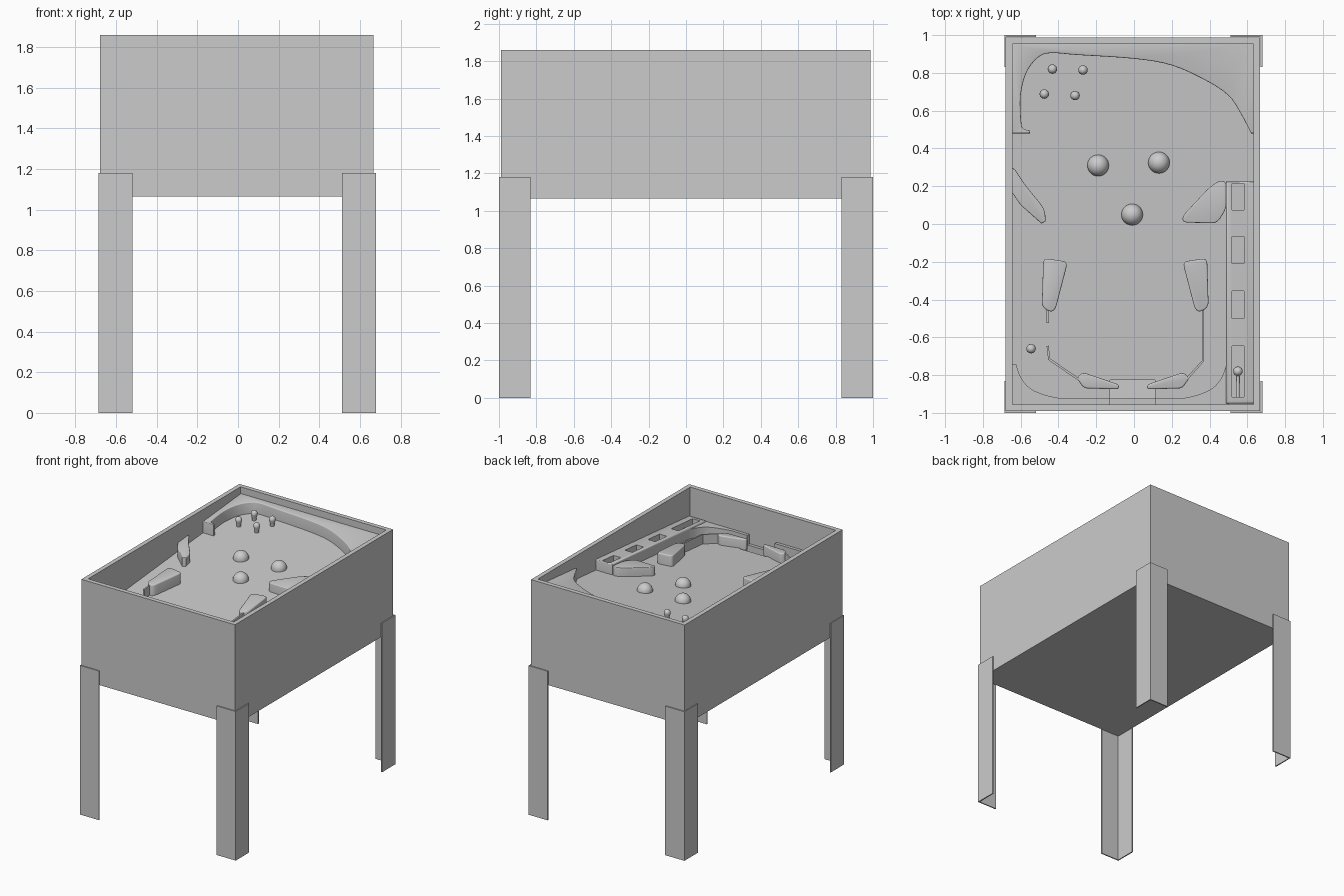
import bpy, bmesh, math
from mathutils import Vector, Matrix

if "Cube" in bpy.data.objects:
    bpy.data.objects.remove(bpy.data.objects["Cube"])

CX = -0.006                       # cabinet centre in x
SLOPE = 0.0875


def field(y):                     # height of the tilted playfield
    return 1.634 + SLOPE * y


def finish(name, bm, smooth=None):
    bmesh.ops.recalc_face_normals(bm, faces=bm.faces)
    me = bpy.data.meshes.new(name)
    bm.to_mesh(me)
    bm.free()
    ob = bpy.data.objects.new(name, me)
    bpy.context.collection.objects.link(ob)
    if smooth:
        bpy.ops.object.select_all(action='DESELECT')
        ob.select_set(True)
        bpy.context.view_layer.objects.active = ob
        bpy.ops.object.shade_smooth_by_angle(angle=math.radians(smooth))
    return ob


def add_box(bm, x0, x1, y0, y1, z0, z1):
    m = Matrix.Translation(((x0 + x1) / 2, (y0 + y1) / 2, (z0 + z1) / 2))
    m = m @ Matrix.Diagonal((x1 - x0, y1 - y0, z1 - z0, 1))
    return bmesh.ops.create_cube(bm, size=1, matrix=m)['verts']


def cut(ob, bm):                  # subtract a bmesh from an object
    cutter = finish("cutter", bm)
    cutter.hide_render = True
    mod = ob.modifiers.new("cut", 'BOOLEAN')
    mod.operation, mod.solver, mod.object = 'DIFFERENCE', 'EXACT', cutter
    bpy.context.view_layer.objects.active = ob
    bpy.ops.object.modifier_apply(modifier=mod.name)
    bpy.data.objects.remove(cutter)


def curve(pts, n=4):              # smooth line through points
    p = [Vector(q) for q in pts]
    p = [2 * p[0] - p[1]] + p + [2 * p[-1] - p[-2]]
    out = []
    for i in range(1, len(p) - 2):
        a, b, c, d = p[i - 1:i + 3]
        for k in range(n):
            t = k / n
            out.append(0.5 * (2 * b + (c - a) * t + (2 * a - 5 * b + 4 * c - d) * t * t
                              + (3 * b - a - 3 * c + d) * t ** 3))
    return [tuple(v) for v in out] + [tuple(p[-2])]


def rounded(pts, r):              # fillet the corners of an outline
    p, out = [Vector(q) for q in pts], []
    for i, b in enumerate(p):
        a, c = p[i - 1], p[(i + 1) % len(p)]
        s = b + (a - b).normalized() * min(r, (a - b).length * 0.45)
        e = b + (c - b).normalized() * min(r, (c - b).length * 0.45)
        for t in (0, 0.25, 0.5, 0.75, 1):
            out.append(tuple(s * (1 - t) ** 2 + b * 2 * t * (1 - t) + e * t * t))
    return out


def plate(name, outline, h=0.085, bevel=0.012, lift=-0.01):
    bm = bmesh.new()
    low = bm.faces.new([bm.verts.new((x, y, field(y) + lift)) for x, y in outline])
    res = bmesh.ops.extrude_face_region(bm, geom=[low], use_keep_orig=True)
    top = [f for f in res['geom'] if isinstance(f, bmesh.types.BMFace)][0]
    bmesh.ops.translate(bm, verts=top.verts[:], vec=(0, 0, h - lift))
    if bevel:
        bmesh.ops.bevel(bm, geom=top.edges[:], offset=bevel, segments=3, profile=0.5,
                        affect='EDGES', clamp_overlap=True)
    return finish(name, bm, 35)


def strip(name, path, w=0.012, h=0.075):   # thin upright rail along a path
    p = [Vector(q) for q in path]
    left, right = [], []
    for i, v in enumerate(p):
        d = (p[min(i + 1, len(p) - 1)] - p[max(i - 1, 0)]).normalized()
        n = Vector((-d.y, d.x)) * w / 2
        left.append(tuple(v + n))
        right.append(tuple(v - n))
    return plate(name, left + right[::-1], h, 0)


def spin(name, x, y, profile, seg=24):     # turned part standing on the playfield
    bm = bmesh.new()
    vs = [bm.verts.new((r, 0, z)) for r, z in profile]
    es = [bm.edges.new(e) for e in zip(vs, vs[1:])]
    bmesh.ops.spin(bm, geom=vs + es, cent=(0, 0, 0), axis=(0, 0, 1),
                   angle=2 * math.pi, steps=seg)
    bmesh.ops.remove_doubles(bm, verts=bm.verts, dist=1e-5)
    bmesh.ops.translate(bm, verts=bm.verts, vec=(x, y, field(y)))
    return finish(name, bm, 40)


# Cabinet with sunken sloping playfield and a ball drain
bm = bmesh.new()
add_box(bm, CX - 0.673, CX + 0.673, -0.99, 0.987, 1.065, 1.86)
top = max(bm.faces, key=lambda f: f.calc_center_median().z)
bmesh.ops.inset_region(bm, faces=[top], thickness=0.05)
res = bmesh.ops.extrude_discrete_faces(bm, faces=[top])
for v in res['faces'][0].verts:
    v.co.z = field(v.co.y)
cabinet = finish("cabinet", bm)
hole = bmesh.new()
add_box(hole, -0.127, 0.112, -0.925, -0.825, 1.49, 1.62)
cut(cabinet, hole)

# Angle-iron legs
W, T = 0.168, 0.009
for sx in (-1, 1):
    for sy in (-1, 1):
        bm = bmesh.new()
        prof = [(0, 0), (W, 0), (W, T), (T, T), (T, W), (0, W)]
        f = bm.faces.new([bm.verts.new((-0.003 + sx * (0.683 - a), sy * (1 - b), 0)) for a, b in prof])
        r = bmesh.ops.extrude_face_region(bm, geom=[f], use_keep_orig=True)
        bmesh.ops.translate(bm, vec=(0, 0, 1.18),
                            verts=[v for v in r['geom'] if isinstance(v, bmesh.types.BMVert)])
        finish(f"{'front' if sy < 0 else 'back'}_leg_{'left' if sx < 0 else 'right'}", bm)

# Curved arch filling the back corners, with a small lip at its left end
arch = curve([(-0.55, 0.495), (-0.585, 0.505), (-0.597, 0.54), (-0.6, 0.68), (-0.57, 0.8),
              (-0.51, 0.88), (-0.44, 0.905), (-0.3, 0.895), (0, 0.875), (0.2, 0.84),
              (0.38, 0.76), (0.5, 0.68), (0.565, 0.585), (0.62, 0.48)])
plate("back_arch", [(-0.645, 0.48), (-0.55, 0.48)] + arch
      + [(0.64, 0.48), (0.64, 0.96), (-0.645, 0.96)], 0.09, 0.006)

# Front corner guides
plate("front_left_corner", curve([(-0.625, -0.74), (-0.6, -0.81), (-0.55, -0.87), (-0.47, -0.905), (-0.38, -0.925)])
      + [(-0.127, -0.925), (-0.127, -0.96), (-0.65, -0.96), (-0.65, -0.74)], 0.075, 0)
plate("front_right_corner", curve([(0.49, -0.74), (0.465, -0.81), (0.415, -0.87), (0.335, -0.905), (0.25, -0.925)])
      + [(0.112, -0.925), (0.112, -0.96), (0.5, -0.96), (0.5, -0.74)], 0.075, 0)

# Launch lane cover with windows
lane = plate("launch_lane", [(0.488, -0.95), (0.64, -0.95), (0.64, 0.225), (0.488, 0.225)], 0.085, 0.01)
wins = bmesh.new()
for y0, y1 in ((0.075, 0.215), (-0.21, -0.067), (-0.5, -0.355), (-0.915, -0.645)):
    for v in add_box(wins, 0.518, 0.582, y0, y1, 0.004, 0.2):
        v.co.z += field(v.co.y)
cut(lane, wins)

# Plunger
bm = bmesh.new()
rot = Matrix.Rotation(math.pi / 2 - math.atan(SLOPE), 4, 'X')
bmesh.ops.create_cone(bm, cap_ends=True, segments=16, radius1=0.008, radius2=0.008, depth=0.17,
                      matrix=Matrix.Translation((0.55, -0.86, field(-0.86) + 0.035)) @ rot)
bmesh.ops.create_uvsphere(bm, u_segments=20, v_segments=12, radius=0.025,
                          matrix=Matrix.Translation((0.55, -0.78, field(-0.78) + 0.035)))
finish("plunger", bm, 40)

# Side wedges
plate("left_wedge", [(-0.645, 0.3)] + curve([(-0.628, 0.285), (-0.57, 0.2), (-0.49, 0.1), (-0.472, 0.06), (-0.468, 0.015)])
      + [(-0.49, 0.002), (-0.6, 0.1), (-0.645, 0.165)], 0.07, 0.006)
plate("right_wedge", rounded([(0.492, 0.22), (0.455, 0.232), (0.4, 0.195), (0.255, 0.04), (0.26, 0.008),
                              (0.44, 0.004), (0.488, 0.08)], 0.03), 0.07, 0.006)

# Slingshots and flippers, left then right
pairs = (("slingshot", [(-0.48, -0.18), (-0.35, -0.2), (-0.415, -0.45), (-0.44, -0.468), (-0.488, -0.44)],
          0.03, 0.085),
         ("flipper", [(-0.305, -0.815), (-0.27, -0.785), (-0.08, -0.85), (-0.08, -0.875), (-0.265, -0.87)],
          0.02, 0.075))
for name, pts, r, h in pairs:
    shift = {"slingshot": -0.093, "flipper": -0.01}[name]
    plate("left_" + name, rounded(pts, r), h, 0.008)
    plate("right_" + name, rounded([(-x + shift, y) for x, y in pts], r), h, 0.008)

# Ball guide rails
strip("left_upper_rail", [(-0.457, -0.45), (-0.457, -0.525)])
strip("left_lower_rail", [(-0.457, -0.645), (-0.45, -0.715), (-0.29, -0.825)])
strip("right_rail", [(0.365, -0.45), (0.365, -0.725), (0.28, -0.82)])

# Round bumpers
R = 0.057
dome = [(R * math.cos(a), 0.003 + R * math.sin(a)) for a in [math.pi / 2 * k / 8 for k in range(9)]]
for i, (x, y) in enumerate(((-0.19, 0.31), (0.132, 0.325), (-0.01, 0.05))):
    spin(f"bumper_{i}", x, y, [(R, -0.015)] + dome[:-1] + [(0, 0.003 + R)], 28)

# Small posts with rounded heads
post = [(0.015, -0.01), (0.019, 0.03), (0.025, 0.045), (0.024, 0.058), (0.017, 0.069), (0.009, 0.074), (0, 0.075)]
for i, (x, y) in enumerate(((-0.432, 0.82), (-0.27, 0.815), (-0.475, 0.688), (-0.312, 0.68), (-0.545, -0.66))):
    spin(f"post_{i}", x, y, post, 16)
